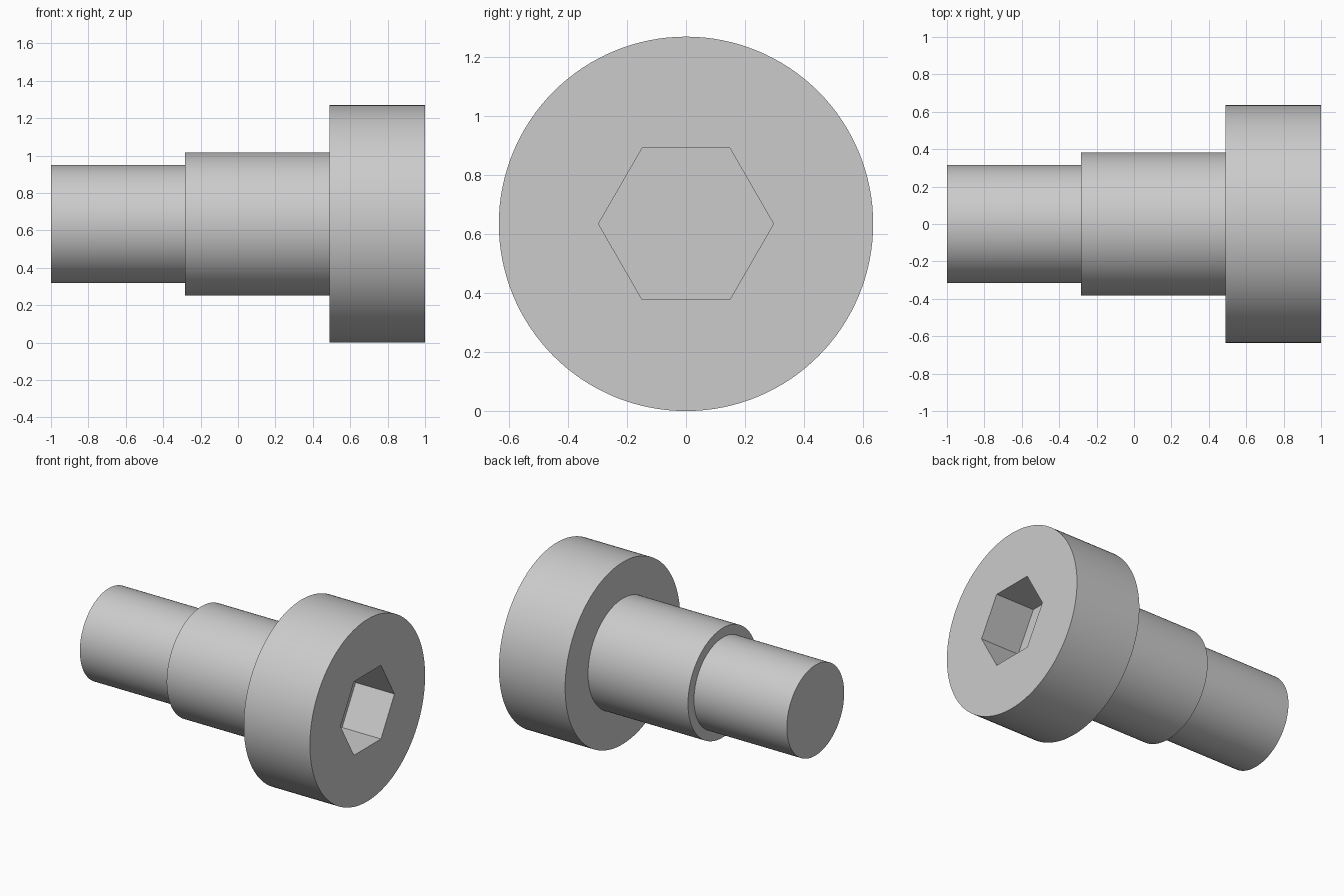
import bpy
import bmesh
import math
from mathutils import Matrix, Vector

cube = bpy.data.objects.get("Cube")
if cube:
    bpy.data.objects.remove(cube, do_unlink=True)

HEAD_RADIUS = 0.635
SOCKET_RADIUS = 0.297
SOCKET_DEPTH = 0.30
SEGMENTS = 128

# Plain grey metal
steel = bpy.data.materials.new("grey steel")
steel.use_nodes = True
grey = (0.6, 0.6, 0.6, 1)
steel.diffuse_color = grey
steel.node_tree.nodes["Principled BSDF"].inputs["Base Color"].default_value = grey


def add_object(name, bm):
    bmesh.ops.recalc_face_normals(bm, faces=bm.faces)
    mesh = bpy.data.meshes.new(name)
    bm.to_mesh(mesh)
    bm.free()
    mesh.materials.append(steel)
    obj = bpy.data.objects.new(name, mesh)
    bpy.context.collection.objects.link(obj)
    obj.location.z = HEAD_RADIUS
    return obj


# Stepped body: thread end, shoulder and head turned around the x axis
profile = [(-1, 0), (-1, 0.316), (-0.283, 0.316), (-0.283, 0.382),
           (0.489, 0.382), (0.489, HEAD_RADIUS), (1, HEAD_RADIUS), (1, 0)]
bm = bmesh.new()
verts = [bm.verts.new((x, 0, r)) for x, r in profile]
edges = [bm.edges.new(pair) for pair in zip(verts, verts[1:])]
bmesh.ops.spin(bm, geom=verts + edges, cent=(0, 0, 0), axis=(1, 0, 0),
               angle=math.tau, steps=SEGMENTS, use_duplicate=False)
bmesh.ops.remove_doubles(bm, verts=bm.verts, dist=1e-4)
# Merge each flat end into a single disc
hubs = [v for v in bm.verts if math.hypot(v.co.y, v.co.z) < 1e-3]
bmesh.ops.dissolve_verts(bm, verts=hubs)
bolt = add_object("shoulder_bolt", bm)

# Hexagonal socket, points to the sides, sunk into the head
bm = bmesh.new()
bmesh.ops.create_cone(
    bm, cap_ends=True, segments=6, radius1=SOCKET_RADIUS, radius2=SOCKET_RADIUS,
    depth=2 * SOCKET_DEPTH,
    matrix=Matrix.Translation(Vector((1, 0, 0))) @ Matrix.Rotation(math.pi / 2, 4, "Y"))
# Turn so that one corner points along y
corner = max(bm.verts, key=lambda v: v.co.y).co
turn = -math.atan2(corner.z, corner.y)
bmesh.ops.rotate(bm, verts=bm.verts, cent=(0, 0, 0),
                 matrix=Matrix.Rotation(turn, 3, "X"))
cutter = add_object("socket_cutter", bm)
cutter.hide_render = True

# Cut the socket and keep its edges sharp
cut = bolt.modifiers.new("socket", "BOOLEAN")
cut.operation = "DIFFERENCE"
cut.solver = "EXACT"
cut.object = cutter
bpy.ops.object.select_all(action="DESELECT")
bolt.select_set(True)
bpy.context.view_layer.objects.active = bolt
bpy.ops.object.modifier_apply(modifier=cut.name)
bpy.data.objects.remove(cutter, do_unlink=True)
bpy.ops.object.shade_smooth_by_angle(angle=math.radians(30))
